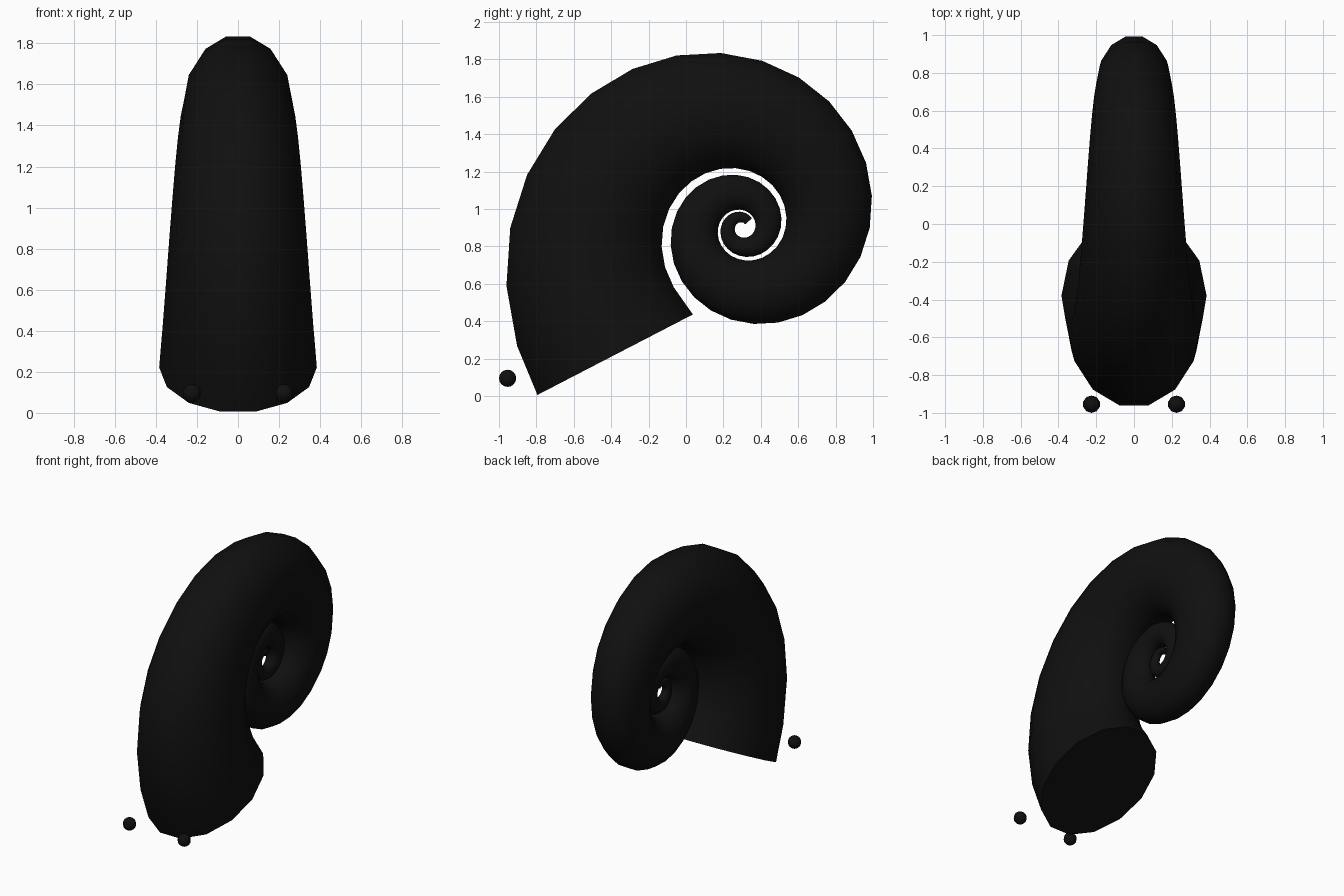
import bpy
import bmesh
import math
from mathutils import Vector

cube = bpy.data.objects.get("Cube")
if cube:
    bpy.data.objects.remove(cube, do_unlink=True)

# One near-black material for everything
black = bpy.data.materials.new("soft_black")
black.use_nodes = True
colour = (0.005, 0.005, 0.005, 1)
black.diffuse_color = colour
black.node_tree.nodes["Principled BSDF"].inputs["Base Color"].default_value = colour

CENTRE = Vector((0, 0.30, 0.90))
START_RADIUS, GROWTH = 0.96, 0.19
START_ANGLE, SWEEP = math.radians(225), 5 * math.pi
STEPS, SIDES = 65, 14


def add_object(name, bm):
    mesh = bpy.data.meshes.new(name)
    bm.to_mesh(mesh)
    bm.free()
    mesh.materials.append(black)
    obj = bpy.data.objects.new(name, mesh)
    bpy.context.collection.objects.link(obj)
    for o in bpy.context.selected_objects:
        o.select_set(False)
    obj.select_set(True)
    bpy.context.view_layer.objects.active = obj
    bpy.ops.object.shade_smooth_by_angle(angle=math.radians(50))
    return obj


# Coiled shell: an oval tube swept along a logarithmic spiral
path = []
for i in range(STEPS + 1):
    turn = SWEEP * i / STEPS
    radius = START_RADIUS * math.exp(-GROWTH * turn)
    angle = START_ANGLE - turn
    path.append((CENTRE + radius * Vector((0, math.cos(angle), math.sin(angle))), radius))

bm = bmesh.new()
side = Vector((1, 0, 0))
rings = []
for i, (point, radius) in enumerate(path):
    tangent = (path[min(i + 1, STEPS)][0] - path[max(i - 1, 0)][0]).normalized()
    outward = side.cross(tangent)
    ring = []
    for k in range(SIDES):
        a = 2 * math.pi * k / SIDES
        ring.append(bm.verts.new(point + side * (0.4 * radius * math.cos(a))
                                 + outward * (0.5 * radius * math.sin(a))))
    rings.append(ring)
for r0, r1 in zip(rings, rings[1:]):
    for k in range(SIDES):
        n = (k + 1) % SIDES
        bm.faces.new((r0[k], r0[n], r1[n], r1[k]))
# Closed mouth and tip
bm.faces.new(rings[0])
bm.faces.new(rings[-1])
bmesh.ops.recalc_face_normals(bm, faces=bm.faces)
add_object("spiral_shell", bm)

# Pair of small eyes in front of the mouth
for name, sign in (("left_eye", 1), ("right_eye", -1)):
    bm = bmesh.new()
    bmesh.ops.create_uvsphere(bm, u_segments=10, v_segments=8, radius=0.046)
    eye = add_object(name, bm)
    eye.location = (sign * 0.225, -0.954, 0.095)
